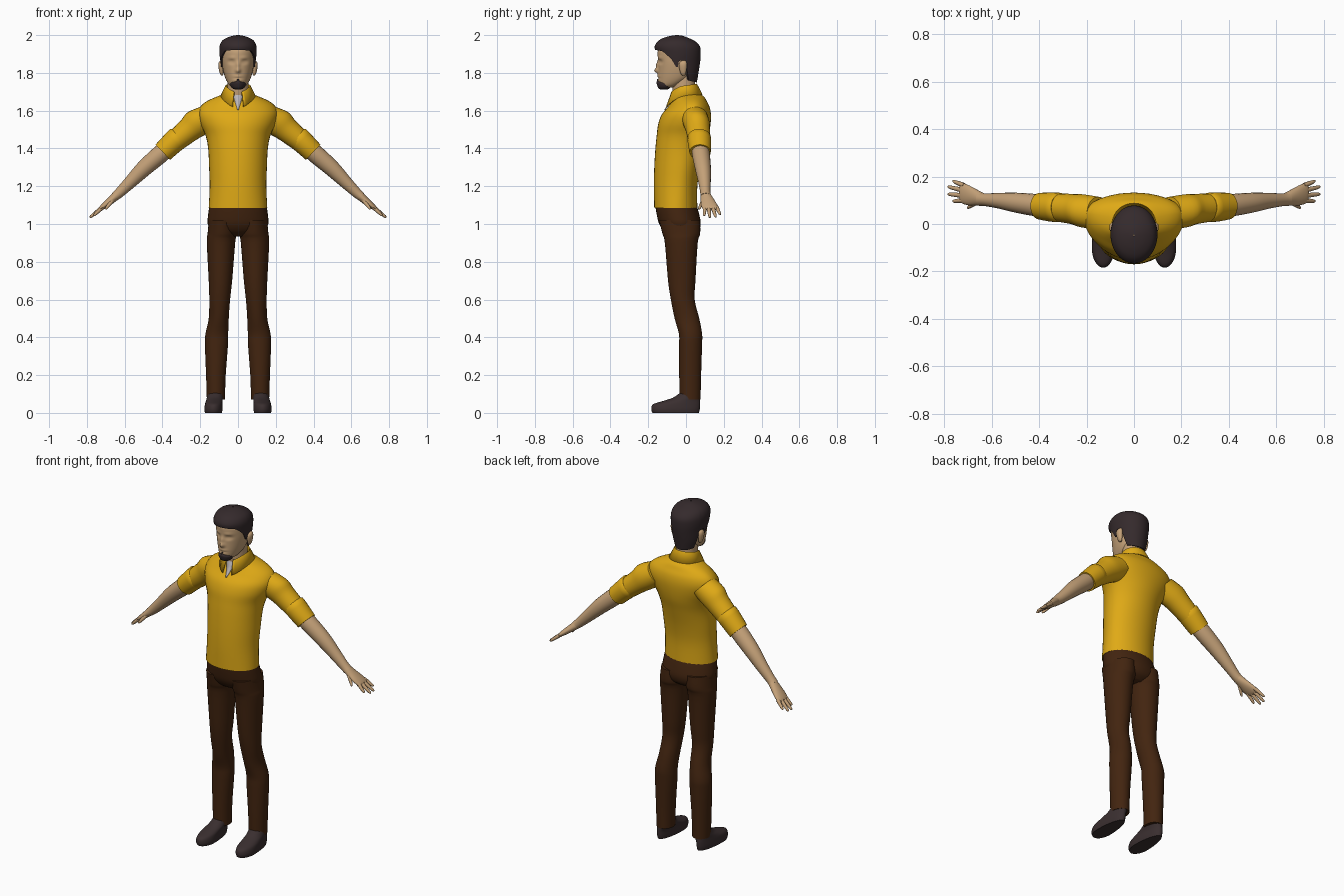
import bpy, bmesh, math
from mathutils import Vector


def material(name, rgb):
    m = bpy.data.materials.new(name)
    m.diffuse_color = (*rgb, 1)
    return m


MUSTARD = material("mustard_cloth", (0.74, 0.40, 0.008))
BROWN = material("brown_cloth", (0.055, 0.018, 0.005))
SKIN = material("skin", (0.56, 0.36, 0.19))
DARK = material("dark_hair", (0.035, 0.023, 0.025))
LEATHER = material("shoe_leather", (0.042, 0.028, 0.029))
GREY = material("pale_undershirt", (0.50, 0.47, 0.49))


def smooth(rows, n=4):
    """Catmull-Rom interpolation between cross-section rows."""
    out = []
    for i in range(len(rows) - 1):
        p = [rows[max(i - 1, 0)], rows[i], rows[i + 1], rows[min(i + 2, len(rows) - 1)]]
        for s in range(n):
            t = s / n
            out.append([0.5 * (2 * b + (c - a) * t + (2 * a - 5 * b + 4 * c - d) * t * t
                               + (3 * b - a - 3 * c + d) * t ** 3) for a, b, c, d in zip(*p)])
    return out + [list(rows[-1])]


def lookup(table, v):
    """Linear interpolation in a table sorted by its first column."""
    v = min(max(v, table[0][0]), table[-1][0])
    for a, b in zip(table, table[1:]):
        if v <= b[0]:
            t = (v - a[0]) / (b[0] - a[0])
            return [p + (q - p) * t for p, q in zip(a, b)]


def skin(name, rings, mat, mirror=False, cap=True, closed=True, thick=0, sharp=50):
    """Bridge rings of points into one smooth object."""
    bm = bmesh.new()
    loops = [[bm.verts.new(p) for p in r] for r in rings]
    n = len(loops[0])
    for a, b in zip(loops, loops[1:]):
        for i in range(n if closed else n - 1):
            j = (i + 1) % n
            bm.faces.new((a[i], a[j], b[j], b[i]))
    if cap:
        bm.faces.new(loops[0])
        bm.faces.new(loops[-1])
    bmesh.ops.recalc_face_normals(bm, faces=bm.faces)
    me = bpy.data.meshes.new(name)
    bm.to_mesh(me)
    bm.free()
    me.materials.append(mat)
    me.shade_smooth()
    me.set_sharp_from_angle(angle=math.radians(sharp))
    ob = bpy.data.objects.new(name, me)
    bpy.context.collection.objects.link(ob)
    if thick:
        mod = ob.modifiers.new("thickness", "SOLIDIFY")
        mod.thickness, mod.offset = thick, 0
    if mirror:
        ob.modifiers.new("mirror", "MIRROR")
    return ob


def point(row, a):
    """Point on a level section: z, half width, front y, widest y, back y, centre x."""
    z, hx, yf, yw, yb = row[:5]
    s = math.sin(a)
    return Vector(((row[5] if len(row) > 5 else 0) + hx * math.cos(a),
                   yw + s * (yb - yw if s > 0 else yw - yf), z))


def level(name, rows, mat, seg=32, n=4, **kw):
    rings = [[point(r, 2 * math.pi * i / seg) for i in range(seg)] for r in smooth(rows, n)]
    return skin(name, rings, mat, **kw)


def limb(name, rows, mat, seg=20, n=4, **kw):
    """Tube along the sloping arm: x, y, z, half thickness, half depth."""
    up, rings = Vector((0.69, 0, 0.72)), []
    for x, y, z, a, b in smooth(rows, n):
        rings.append([Vector((x, y, z)) + up * a * math.cos(2 * math.pi * i / seg)
                      + Vector((0, b * math.sin(2 * math.pi * i / seg), 0)) for i in range(seg)])
    return skin(name, rings, mat, mirror=True, **kw)


# Shirt body
torso = [(1.085, .155, -.168, -.05, .06), (1.2, .15, -.17, -.04, .06), (1.3, .153, -.168, -.03, .075),
         (1.4, .158, -.162, -.02, .1), (1.47, .172, -.155, 0, .12), (1.53, .2, -.147, .02, .13),
         (1.58, .213, -.128, .035, .132), (1.62, .2, -.095, .04, .125), (1.65, .165, -.075, .04, .11),
         (1.675, .11, -.065, .03, .095), (1.69, .07, -.055, .02, .07)]
level("shirt_body", torso, MUSTARD, seg=40)

# Sleeves with rolled cuffs
limb("sleeve", [(.15, .045, 1.57, .07, .07), (.215, .055, 1.535, .077, .07), (.26, .063, 1.497, .066, .064),
                (.33, .07, 1.44, .058, .059)], MUSTARD, seg=24)
limb("sleeve_cuff", [(.312, .07, 1.462, .05, .05), (.316, .07, 1.459, .062, .062),
                     (.36, .072, 1.417, .059, .061), (.398, .075, 1.38, .056, .056)], MUSTARD, seg=24, n=2)

# Collar wrapped round the neck, open at the front
collar = [[], [], []]
for i in range(33):
    a = math.radians(-72 + 324 * i / 32)
    f = max(0, -math.sin(a)) ** 2                    # 1 at the front, 0 at the sides
    b = max(0, math.sin(a))
    collar[0].append(point((1.69 - .02 * f, .062, -.068, 0, .05), a))
    collar[1].append(point((1.73 + .01 * b - .035 * f, .067, -.08, 0, .058), a))
    collar[2].append(point((1.675 + .01 * b - .06 * f, .092, -.108, 0, .085), a))
skin("collar", collar, MUSTARD, cap=False, closed=False, thick=.006)

# Undershirt showing in the open neck
vee = []
for i in range(8):
    z = 1.605 + .095 * i / 7
    y = lookup(torso, z)[2] - .006
    w = .003 + .03 * i / 7
    vee.append([Vector((-w, y + .002, z)), Vector((0, y, z)), Vector((w, y + .002, z))])
skin("undershirt", vee, GREY, cap=False, closed=False, thick=.004)

# Forearms, palms, fingers
limb("forearm", [(.37, .074, 1.405, .046, .046), (.42, .08, 1.362, .048, .047), (.5, .09, 1.292, .043, .042),
                 (.57, .098, 1.222, .034, .033), (.625, .102, 1.168, .027, .027), (.65, .105, 1.146, .024, .029)], SKIN)
limb("palm", [(.635, .103, 1.158, .024, .026), (.665, .112, 1.132, .021, .034), (.7, .122, 1.103, .017, .043),
              (.725, .13, 1.083, .012, .043), (.733, .131, 1.077, .006, .038)], SKIN)
fingers = {"little_finger": ((.715, .162, 1.09), (.764, .181, 1.05)),
           "ring_finger": ((.72, .142, 1.087), (.784, .157, 1.036)),
           "middle_finger": ((.72, .12, 1.087), (.784, .126, 1.034)),
           "index_finger": ((.715, .1, 1.09), (.764, .096, 1.044)),
           "thumb": ((.66, .093, 1.13), (.702, .068, 1.078))}
for name, (p, q) in fingers.items():
    rows = [[u + (v - u) * t for u, v in zip(p, q)] + [r, r]
            for t, r in ((0, .011), (.5, .0095), (.9, .007), (1, .003))]
    limb(name, rows, SKIN, seg=10, n=2)

# Trousers
level("trouser_seat", [(.935, .07, -.075, -.02, .035), (.96, .135, -.115, -.02, .066), (1, .16, -.142, -.03, .078),
                       (1.05, .158, -.155, -.04, .07), (1.1, .151, -.163, -.05, .056)], BROWN)
level("trouser_leg", [(.07, .048, -.033, .02, .077, .117), (.2, .052, -.036, .02, .08, .117),
                      (.36, .061, -.036, .02, .085, .114), (.42, .06, -.038, .02, .085, .112),
                      (.5, .053, -.06, .01, .07, .102), (.6, .055, -.08, -.02, .046, .097),
                      (.7, .062, -.095, -.02, .05, .093), (.9, .075, -.112, -.02, .062, .09),
                      (.95, .077, -.125, -.02, .075, .084), (1.02, .074, -.143, -.03, .074, .08)], BROWN, mirror=True)

# Shoes
level("shoe", [(0, .045, -.178, -.1, .068, .13), (.02, .048, -.184, -.1, .073, .13), (.045, .046, -.175, -.08, .075, .129),
               (.062, .044, -.125, -.04, .075, .126), (.08, .043, -.07, 0, .074, .122),
               (.105, .042, -.033, .02, .073, .118)], LEATHER, mirror=True)

# Neck and head
level("neck", [(1.64, .06, -.06, 0, .05), (1.7, .056, -.07, -.01, .048), (1.79, .056, -.075, -.01, .05)], SKIN)
head = level("head", [(1.722, .022, -.132, -.10, -.06), (1.735, .045, -.143, -.08, -.03), (1.77, .066, -.147, -.05, .02),
                      (1.82, .08, -.147, -.04, .05), (1.87, .086, -.148, -.04, .06), (1.92, .084, -.148, -.04, .062),
                      (1.96, .06, -.115, -.04, .035), (1.975, .02, -.07, -.04, 0)], SKIN, seg=72, n=8)
# Facial relief: x, z, x spread, z spread, push along y
relief = [(0, 1.812, .012, .013, -.02), (0, 1.84, .009, .02, -.011), (.034, 1.858, .016, .010, .011),
          (.034, 1.88, .022, .008, -.004), (0, 1.783, .022, .005, -.005), (0, 1.771, .024, .003, .003),
          (0, 1.762, .02, .005, -.004), (.034, 1.857, .011, .005, -.005)]
for v in head.data.vertices:
    if v.co.y < -.05:
        v.co.y += sum(d * math.exp(-((abs(v.co.x) - x) / sx) ** 2 - ((v.co.z - z) / sz) ** 2)
                      for x, z, sx, sz, d in relief)

# Ears
level("ear", [(1.785, .004, -.02, -.012, -.006, .083), (1.8, .01, -.03, -.012, 0, .087),
              (1.835, .014, -.038, -.012, .006, .09), (1.855, .012, -.034, -.012, .004, .09),
              (1.865, .004, -.02, -.012, -.004, .088)], SKIN, seg=14, mirror=True)

# Goatee on the chin
level("goatee", [(1.712, .014, -.134, -.12, -.1), (1.72, .032, -.147, -.11, -.085), (1.738, .042, -.154, -.105, -.085),
                 (1.75, .036, -.156, -.115, -.09), (1.756, .014, -.154, -.12, -.1),
                 (1.768, .006, -.153, -.13, -.11)], DARK, n=3)

# Hair: cap whose lower edge follows the hairline
profile = smooth([(1.74, .062, -.1, -.02, .056), (1.8, .083, -.13, -.03, .066), (1.86, .093, -.152, -.04, .075),
                  (1.9, .098, -.158, -.04, .078), (1.94, .098, -.166, -.045, .074), (1.97, .084, -.146, -.045, .045),
                  (1.988, .055, -.112, -.045, .005), (1.997, .025, -.075, -.045, -.02), (2, .003, -.05, -.047, -.044)])
hairline = [(-.17, 1.925), (-.12, 1.915), (-.09, 1.885), (-.07, 1.865), (-.062, 1.83), (-.047, 1.83),
            (-.038, 1.865), (-.002, 1.865), (.01, 1.76), (.1, 1.745)]
rings = []
for k in range(25):
    ring = []
    for i in range(80):
        a = 2 * math.pi * i / 80
        low = lookup(hairline, point(lookup(profile, 1.87), a).y)[1]
        z = low + (2 - low) * math.sin(k / 24 * math.pi / 2)
        ring.append(point(lookup(profile, z), a))
    rings.append(ring)
rings.insert(0, [Vector((p.x * .84, -.04 + (p.y + .04) * .86, p.z + .004)) for p in rings[0]])
hair = skin("hair", rings, DARK, cap=False, sharp=60)
